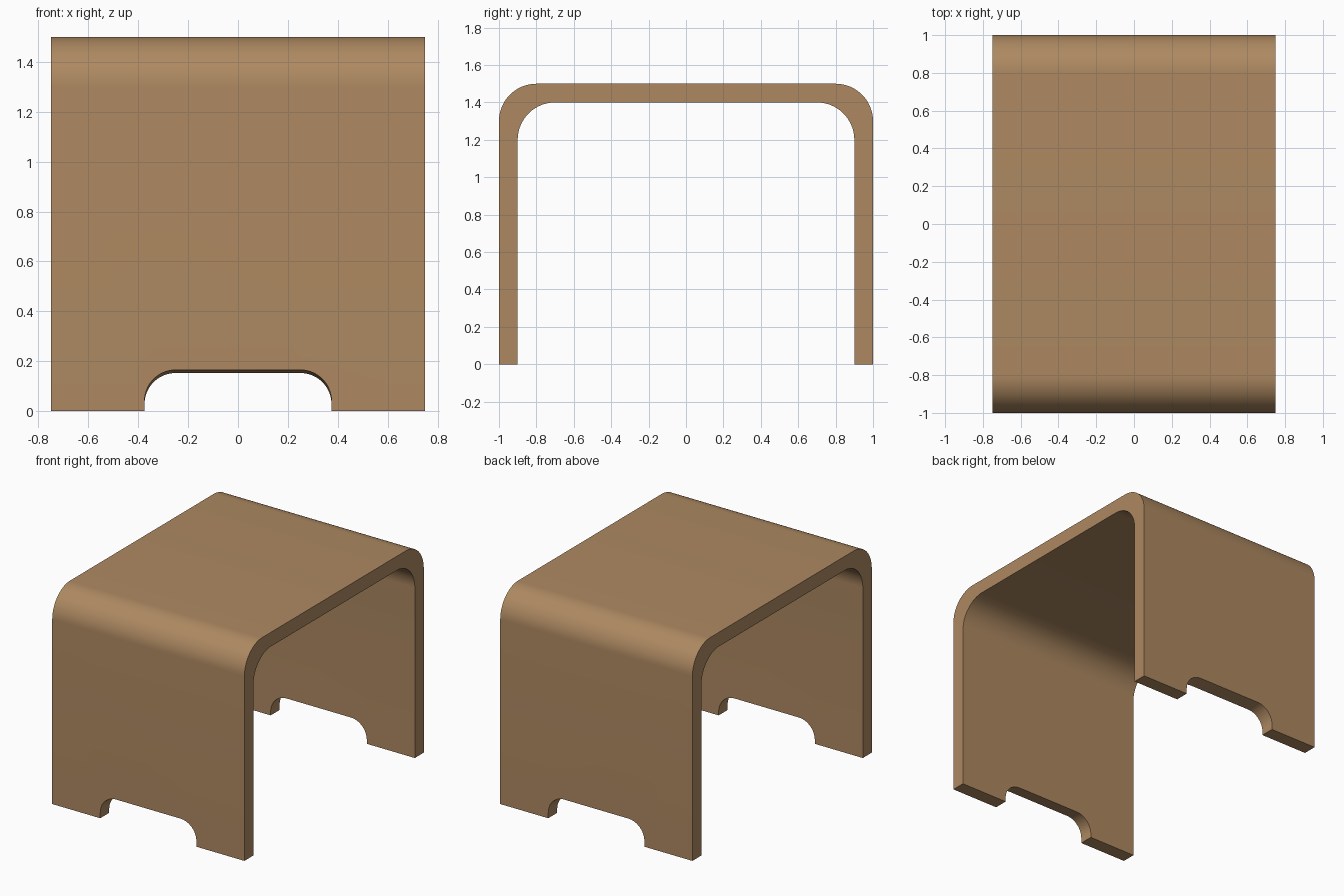
import bpy, bmesh, math
from mathutils import Vector

if "Cube" in bpy.data.objects:
    bpy.data.objects.remove(bpy.data.objects["Cube"])


def arc(cx, cz, r, a0, a1, n=16):
    return [(cx + r * math.cos(math.radians(a0 + (a1 - a0) * i / n)),
             cz + r * math.sin(math.radians(a0 + (a1 - a0) * i / n)))
            for i in range(n + 1)]


def prism(name, profile, to_3d, depth):
    """Extrude a 2D profile; to_3d maps (u, v) to a start point."""
    bm = bmesh.new()
    face = bm.faces.new([bm.verts.new(to_3d(u, v)) for u, v in profile])
    ext = bmesh.ops.extrude_face_region(bm, geom=[face])
    moved = [g for g in ext["geom"] if isinstance(g, bmesh.types.BMVert)]
    bmesh.ops.translate(bm, vec=Vector(depth), verts=moved)
    bmesh.ops.recalc_face_normals(bm, faces=bm.faces[:])
    mesh = bpy.data.meshes.new(name)
    bm.to_mesh(mesh)
    bm.free()
    ob = bpy.data.objects.new(name, mesh)
    bpy.context.collection.objects.link(ob)
    return ob


wood = bpy.data.materials.new("light brown wood")
wood.diffuse_color = (0.42, 0.25, 0.12, 1)
wood.use_nodes = True
wood.node_tree.nodes["Principled BSDF"].inputs["Base Color"].default_value = wood.diffuse_color

# Bent board: top and two legs as one rounded U profile
outer = [(1, 0)] + arc(0.8, 1.3, 0.2, 0, 90) + arc(-0.8, 1.3, 0.2, 90, 180) + [(-1, 0)]
inner = [(-0.9, 0)] + arc(-0.7, 1.2, 0.2, 180, 90) + arc(0.7, 1.2, 0.2, 90, 0) + [(0.9, 0)]
table = prism("bent_table", outer + inner, lambda y, z: Vector((-0.75, y, z)), (1.5, 0, 0))
table.data.materials.append(wood)

# Foot cutouts, slightly lower on the inside of each leg
notch = ([(0.375, -0.2)] + arc(0.25, 0.04, 0.125, 0, 90)
         + arc(-0.25, 0.04, 0.125, 90, 180) + [(-0.375, -0.2)])
bpy.context.view_layer.objects.active = table
table.select_set(True)
for side in (-1, 1):
    cutter = prism("foot_cutter", notch,
                   lambda x, z: Vector((x, side * 1.1, z + 0.0125)),
                   (0, -side * 0.3, -0.0375))
    cutter.hide_render = True
    cutter.data.materials.append(wood)
    mod = table.modifiers.new("foot_cut", "BOOLEAN")
    mod.operation = "DIFFERENCE"
    mod.solver = "EXACT"
    mod.object = cutter
    bpy.ops.object.modifier_apply(modifier=mod.name)
    bpy.data.objects.remove(cutter)

bpy.ops.object.shade_smooth_by_angle(angle=math.radians(30))
